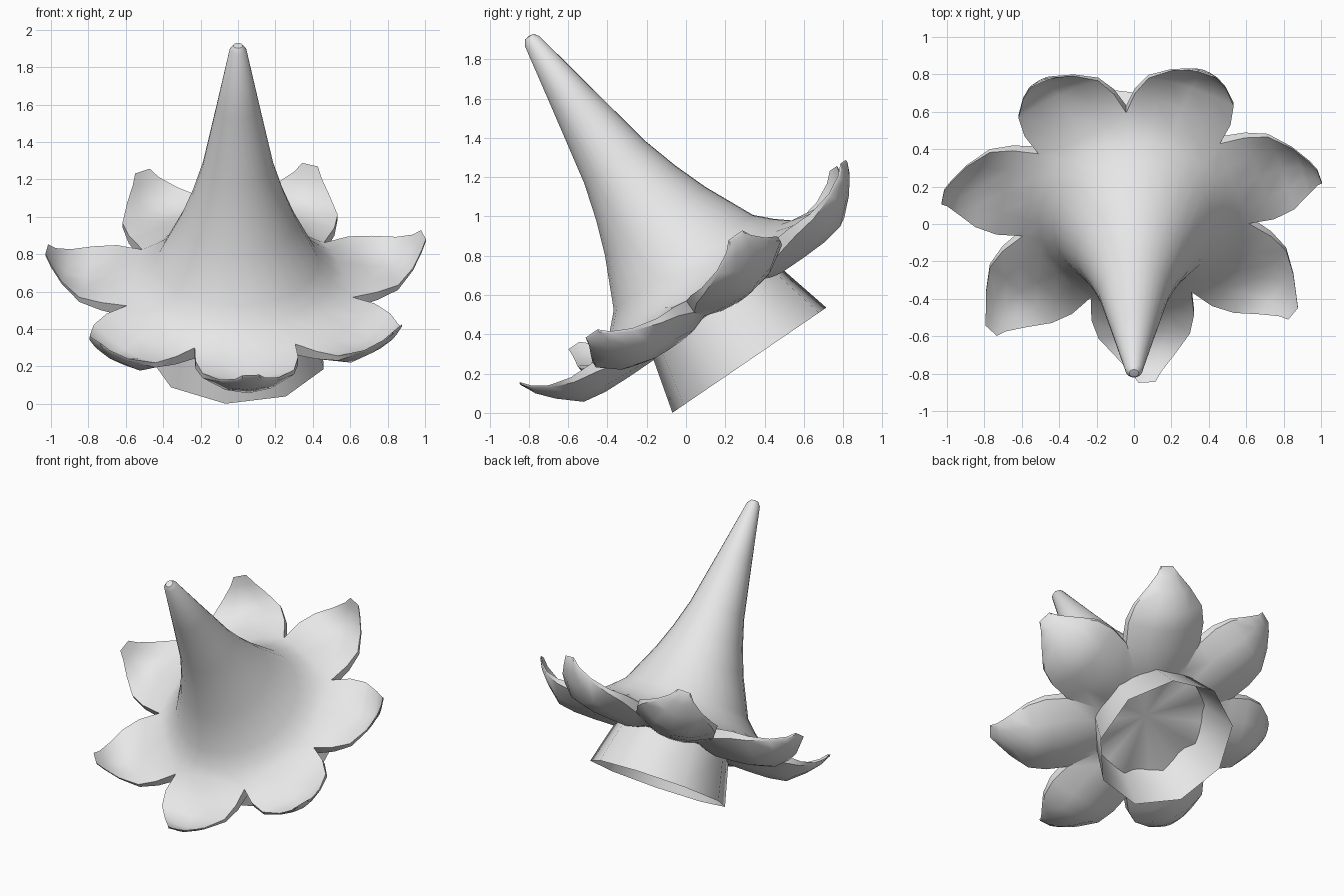
import bpy, bmesh, math
from mathutils import Vector

if "Cube" in bpy.data.objects:
    bpy.data.objects.remove(bpy.data.objects["Cube"])

PETALS = 7
HALF = math.pi / PETALS
PHASE = math.radians(16.7)
COLS = (-1, -0.5, 0, 0.5, 1)

grey = bpy.data.materials.new("light_grey")
grey.diffuse_color = (0.8, 0.8, 0.8, 1)
grey.use_nodes = True
grey.node_tree.nodes["Principled BSDF"].inputs["Base Color"].default_value = grey.diffuse_color


def tilt(x, v, u):
    """Place a point given across (x), backward (v) and along (u) the leaning axis."""
    return Vector((x, 0.325 - 0.564 * u + 0.826 * v, 0.27 + 0.826 * u + 0.564 * v))


def finish(bm, name, angle):
    bmesh.ops.remove_doubles(bm, verts=bm.verts, dist=0.0005)
    bmesh.ops.recalc_face_normals(bm, faces=bm.faces)
    mesh = bpy.data.meshes.new(name)
    bm.to_mesh(mesh)
    bm.free()
    mesh.materials.append(grey)
    ob = bpy.data.objects.new(name, mesh)
    bpy.context.collection.objects.link(ob)
    bpy.ops.object.select_all(action='DESELECT')
    ob.select_set(True)
    bpy.context.view_layer.objects.active = ob
    bpy.ops.object.shade_smooth_by_angle(angle=math.radians(angle))
    return ob


# Pointed crown: radius, height along the axis
crown = [(0, 1.995), (0.025, 1.992), (0.045, 1.965), (0.115, 1.60), (0.19, 1.217),
         (0.245, 1.03), (0.31, 0.855), (0.43, 0.60), (0.505, 0.525)]
# Petal: distance out, half width, top centre, top edge, underside centre, underside edge
petal = [(0.56, 0.56 * math.tan(HALF), 0.48, 0.43, 0.275, 0.36),
         (0.70, 0.275, 0.43, 0.44, 0.28, 0.39),
         (0.82, 0.245, 0.40, 0.44, 0.30, 0.41),
         (0.93, 0.155, 0.42, 0.47, 0.395, 0.455),
         (1.00, 0.080, 0.50, 0.52, 0.475, 0.505),
         (1.035, 0.045, 0.565, 0.565, 0.55, 0.55)]

bm = bmesh.new()


def strip(rows):
    for a, b in zip(rows, rows[1:]):
        for i in range(len(a) - 1):
            bm.faces.new((a[i], a[i + 1], b[i + 1], b[i]))


for k in range(PETALS):
    mid = PHASE + 2 * HALF * k
    c, s = math.cos(mid), math.sin(mid)

    def vert(out, side, u):
        return bm.verts.new(tilt(out * c - side * s, out * s + side * c, u))

    def arc(r, uc, ue):
        return [vert(r * math.cos(t * HALF), r * math.sin(t * HALF), uc + (ue - uc) * t * t)
                for t in COLS]

    def cross(out, w, uc, ue):
        return [vert(out, w * t, uc + (ue - uc) * t * t) for t in COLS]

    top = [cross(o, w, tc, te) for o, w, tc, te, bc, be in petal]
    under = [cross(o, w, bc, be) for o, w, tc, te, bc, be in petal]
    # crown flowing into the cupped top of the petal
    strip([arc(r, u, u) for r, u in crown] + top)
    # underside rising to a shallow hollow in the middle
    strip([arc(0, 0.37, 0.37), arc(0.41, 0.275, 0.315)] + under)
    # thin rim along the sides and the tip
    for j in (0, -1):
        strip([[row[j] for row in top], [row[j] for row in under]])
    strip([top[-1], under[-1]])
finish(bm, "petal_hat", 40)

# Open nine-sided collar below the petals
bm = bmesh.new()
SIDES = 9
rings = []
for r, u in ((0.482, 0.0), (0.40, 0.31)):
    rings.append([bm.verts.new(tilt(r * math.cos(a), r * math.sin(a), u))
                  for a in (math.radians(-98 + 360 / SIDES * i) for i in range(SIDES))])
for i in range(SIDES):
    n = (i + 1) % SIDES
    bm.faces.new((rings[0][i], rings[0][n], rings[1][n], rings[1][i]))
finish(bm, "collar", 60)
